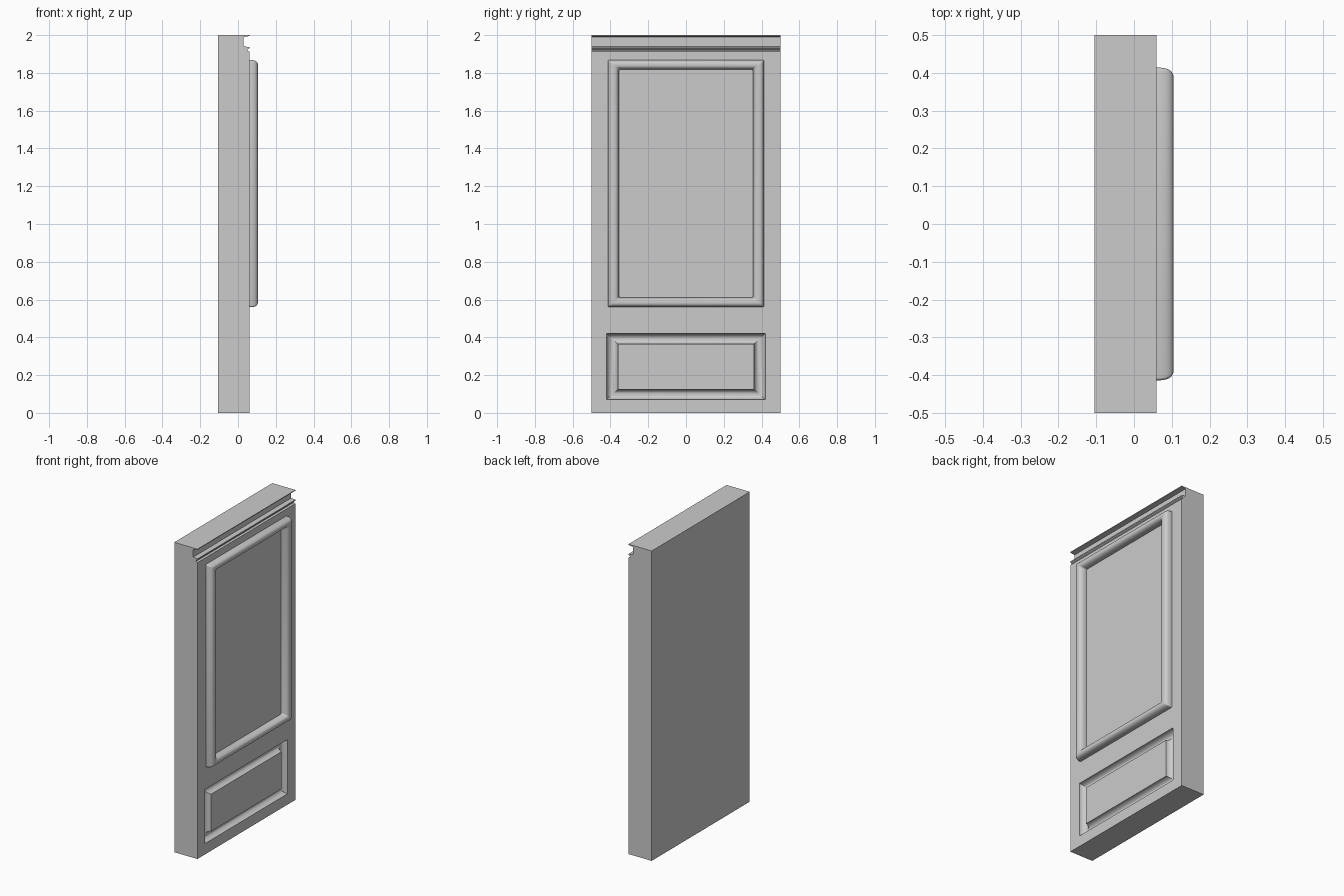
import bpy, math

if "Cube" in bpy.data.objects:
    bpy.data.objects.remove(bpy.data.objects["Cube"])

W = 0.5          # half width along y
FACE = 0.06      # x of the panel's show face


def make_object(name, verts, faces):
    mesh = bpy.data.meshes.new(name)
    mesh.from_pydata(verts, [], faces)
    mesh.update()
    ob = bpy.data.objects.new(name, mesh)
    bpy.context.collection.objects.link(ob)
    return ob


def smooth(ob, angle):
    bpy.ops.object.select_all(action='DESELECT')
    ob.select_set(True)
    bpy.context.view_layer.objects.active = ob
    bpy.ops.object.shade_smooth_by_angle(angle=math.radians(angle))


def rounded_rect(hy, hz, r, seg):
    """Counter-clockwise outline in y/z around the origin."""
    if r == 0:
        return [(hy, hz), (-hy, hz), (-hy, -hz), (hy, -hz)]
    pts = []
    for q, (sy, sz) in enumerate([(1, 1), (-1, 1), (-1, -1), (1, -1)]):
        for i in range(seg + 1):
            a = math.pi / 2 * (q + i / seg)
            pts.append((sy * (hy - r) + r * math.cos(a), sz * (hz - r) + r * math.sin(a)))
    return pts


def frame_ring(name, hy, z0, z1, wy, wz, profile, r=0.0, seg=4):
    """Sweep a closed profile of (fraction inward, x) round a rectangle."""
    verts, faces = [], []
    zc, hz = (z0 + z1) / 2, (z1 - z0) / 2
    for t, x in profile:
        loop = rounded_rect(hy - t * wy, hz - t * wz, r, seg)
        verts += [(x, y, zc + z) for y, z in loop]
    n, m = len(loop), len(profile)
    for j in range(m):
        k = (j + 1) % m
        for i in range(n):
            l = (i + 1) % n
            faces.append((j * n + i, j * n + l, k * n + l, k * n + i))
    ob = make_object(name, verts, faces)
    # consistent outward normals
    import bmesh
    bm = bmesh.new()
    bm.from_mesh(ob.data)
    bmesh.ops.recalc_face_normals(bm, faces=bm.faces)
    bm.to_mesh(ob.data)
    bm.free()
    return ob


def arch(height, power, base, steps=20):
    """Rounded hump across the width, height may be negative for a groove."""
    out = []
    for i in range(steps + 1):
        a = math.pi * i / steps
        c, s = math.cos(a), math.sin(a)
        t = 0.5 - 0.5 * math.copysign(abs(c) ** (2 / power), c)
        out.append((t, base + height * max(s, 0) ** (2 / power)))
    return out


# slab with the cornice groove in its top edge
section = [(-0.105, 0), (FACE, 0), (FACE, 1.912), (0.05, 1.918), (0.05, 1.924),
           (FACE, 1.93), (FACE, 1.937), (0.03, 1.94), (0.03, 1.99),
           (FACE, 1.995), (FACE, 2.0), (-0.105, 2.0)]
n = len(section)
verts = [(x, y, z) for y in (-W, W) for x, z in section]
faces = [tuple(range(n)), tuple(range(2 * n - 1, n - 1, -1))]
faces += [(i, n + i, n + (i + 1) % n, (i + 1) % n) for i in range(n)]
slab = make_object("panel_slab", verts, faces)

# coved groove around the lower panel
groove = [(0, FACE + 0.03)] + arch(-0.035, 2.0, FACE) + [(1, FACE + 0.03)]
cutter = frame_ring("groove_cutter", 0.42, 0.07, 0.42, 0.06, 0.055, groove)
cutter.hide_render = True
cutter.hide_set(True)
cut = slab.modifiers.new("groove", 'BOOLEAN')
cut.operation = 'DIFFERENCE'
cut.solver = 'EXACT'
cut.object = cutter
bpy.context.view_layer.objects.active = slab
bpy.ops.object.select_all(action='DESELECT')
slab.select_set(True)
bpy.ops.object.modifier_apply(modifier="groove")
bpy.data.objects.remove(cutter)
smooth(slab, 30)

# raised rounded moulding around the upper panel
bead = [(0, FACE - 0.01)] + arch(0.045, 2.6, FACE) + [(1, FACE - 0.01)]
moulding = frame_ring("upper_moulding", 0.414, 0.56, 1.868, 0.06, 0.05, bead, r=0.008)
smooth(moulding, 40)
